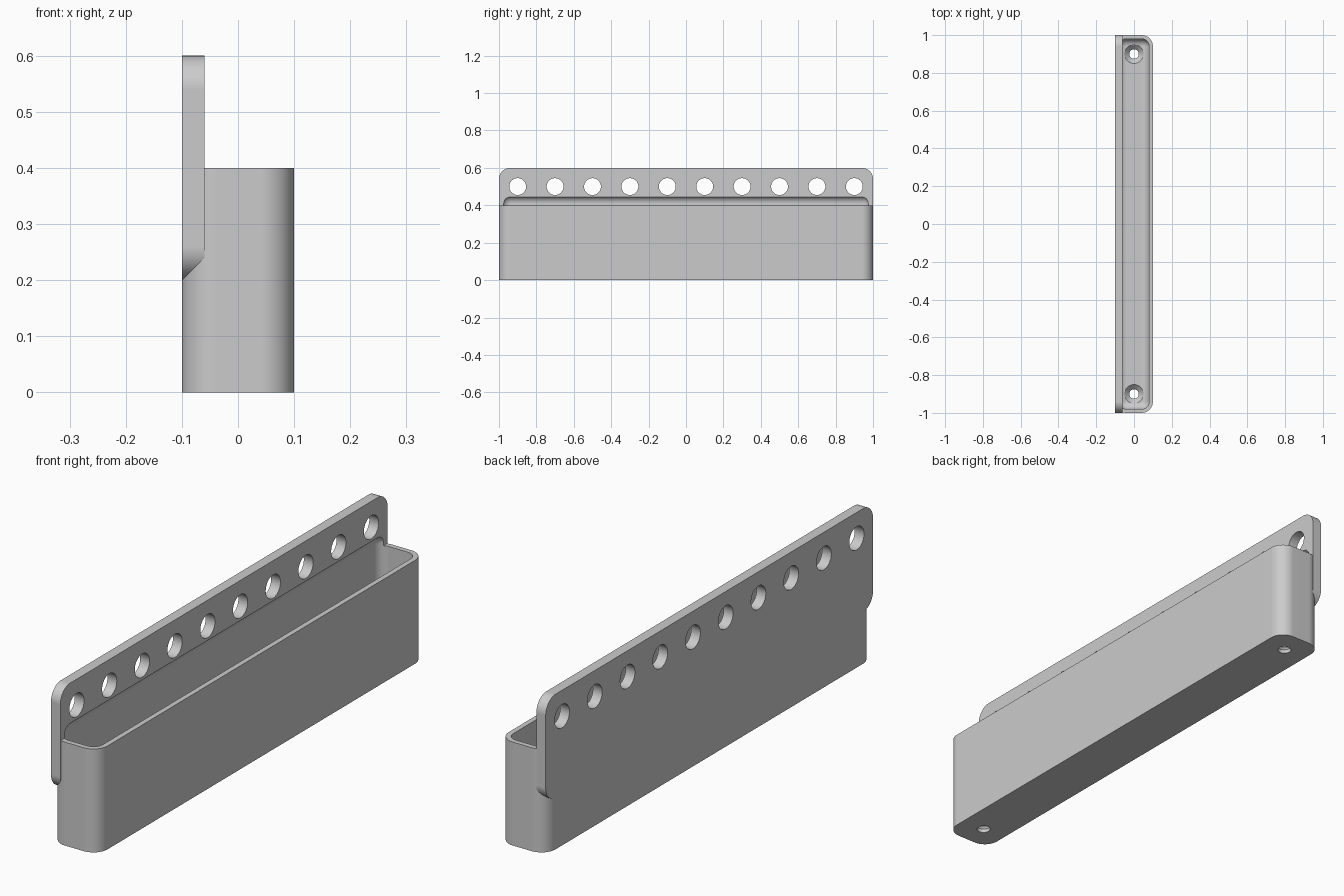
import bpy, bmesh, math
from mathutils import Matrix, Vector

cube = bpy.data.objects.get("Cube")
if cube:
    bpy.data.objects.remove(cube, do_unlink=True)

grey = bpy.data.materials.new("light grey")
grey.use_nodes = True
colour = (0.6, 0.6, 0.6, 1)
grey.diffuse_color = colour
for node in grey.node_tree.nodes:
    if node.type == "BSDF_PRINCIPLED":
        node.inputs["Base Color"].default_value = colour


def make_object(name, bm):
    bmesh.ops.recalc_face_normals(bm, faces=bm.faces)
    mesh = bpy.data.meshes.new(name)
    bm.to_mesh(mesh)
    bm.free()
    mesh.materials.append(grey)
    obj = bpy.data.objects.new(name, mesh)
    bpy.context.collection.objects.link(obj)
    return obj


def rounded_box(name, low, high, radius, axis=None):
    """Box with the edges along one axis rounded, or all edges if no axis."""
    low, high = Vector(low), Vector(high)
    bm = bmesh.new()
    bmesh.ops.create_cube(bm, size=1)
    bmesh.ops.scale(bm, vec=high - low, verts=bm.verts)
    bmesh.ops.translate(bm, vec=(low + high) / 2, verts=bm.verts)
    edges = [e for e in bm.edges if axis is None or
             abs((e.verts[0].co - e.verts[1].co).normalized()[axis]) > 0.9]
    bmesh.ops.bevel(bm, geom=edges, offset=radius, segments=14,
                    profile=0.5, affect="EDGES")
    return make_object(name, bm)


def add_cone(bm, r1, r2, depth, matrix):
    bmesh.ops.create_cone(bm, cap_ends=True, segments=48, radius1=r1,
                          radius2=r2, depth=depth, matrix=matrix)


def combine(target, other, operation):
    mod = target.modifiers.new(operation.lower(), "BOOLEAN")
    mod.operation = operation
    mod.solver = "EXACT"
    mod.object = other
    bpy.context.view_layer.objects.active = target
    bpy.ops.object.modifier_apply(modifier=mod.name)
    bpy.data.objects.remove(other, do_unlink=True)


# Tray body and the upright back plate
tray = rounded_box("wall_tray", (-0.1, -1, 0), (0.1, 1, 0.4), 0.06, axis=2)
plate = rounded_box("back_plate", (-0.1, -1, 0.2), (-0.06, 1, 0.6), 0.06, axis=0)
combine(tray, plate, "UNION")

# Soft-edged cavity, which also undercuts the back plate
cavity = rounded_box("cavity_cutter", (-0.08, -0.98, 0.04), (0.08, 0.98, 0.45), 0.04)
combine(tray, cavity, "DIFFERENCE")

# Row of round holes through the back plate
bm = bmesh.new()
for i in range(10):
    place = Matrix.Translation((-0.08, -0.9 + 0.2 * i, 0.5))
    add_cone(bm, 0.045, 0.045, 0.2, place @ Matrix.Rotation(math.pi / 2, 4, "Y"))
combine(tray, make_object("hole_cutter", bm), "DIFFERENCE")

# Countersunk screw holes in the floor
profile = [(0, -0.05), (0.025, -0.05), (0.025, 0.015), (0.05, 0.04),
           (0.05, 0.08), (0, 0.08)]
for side in (-1, 1):
    bm = bmesh.new()
    verts = [bm.verts.new((r, 0.9 * side, z)) for r, z in profile]
    edges = [bm.edges.new(pair) for pair in zip(verts, verts[1:])]
    bmesh.ops.spin(bm, geom=verts + edges, cent=(0, 0.9 * side, 0),
                   axis=(0, 0, 1), angle=math.tau, steps=48)
    bmesh.ops.remove_doubles(bm, verts=bm.verts, dist=0.0001)
    combine(tray, make_object("screw_cutter", bm), "DIFFERENCE")

# One material and smooth rounds with crisp edges
tray.data.materials.clear()
tray.data.materials.append(grey)
for poly in tray.data.polygons:
    poly.material_index = 0
bpy.ops.object.select_all(action="DESELECT")
tray.select_set(True)
bpy.context.view_layer.objects.active = tray
bpy.ops.object.shade_smooth_by_angle(angle=math.radians(30))
weighted = tray.modifiers.new("even_shading", "WEIGHTED_NORMAL")
weighted.keep_sharp = True
